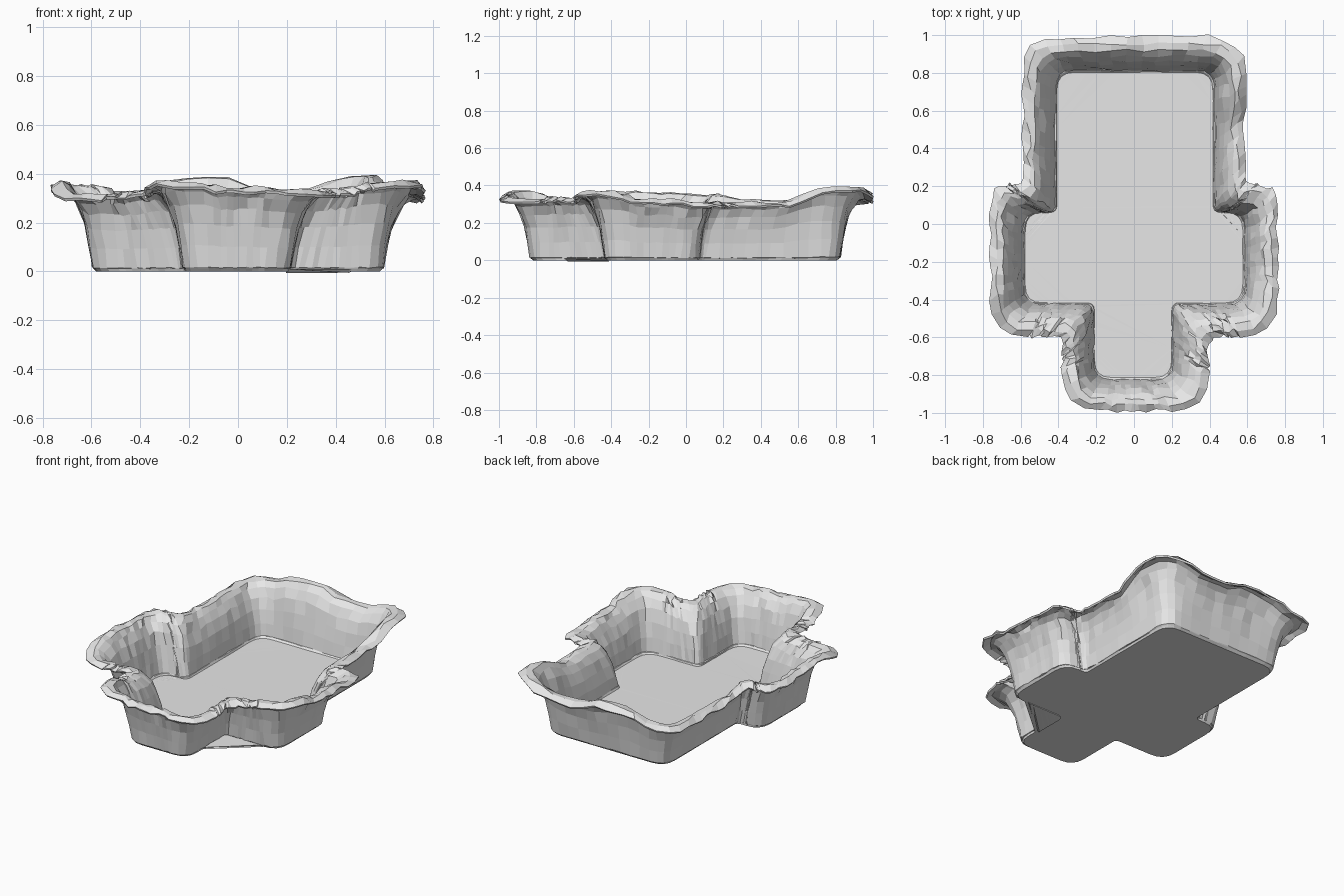
import bpy, bmesh, random
from mathutils import Vector

random.seed(4)
cube = bpy.data.objects.get("Cube")
if cube:
    bpy.data.objects.remove(cube)

# Single plain colour
grey = bpy.data.materials.new("light_grey")
grey.use_nodes = True
grey.diffuse_color = (0.8, 0.8, 0.8, 1)
grey.node_tree.nodes["Principled BSDF"].inputs["Base Color"].default_value = (0.8, 0.8, 0.8, 1)


def cross(fl, fr, fy, ml, mr, mlo, mhi, bl, br, by):
    """Counter-clockwise cross outline: front arm, side arms, back arm."""
    return [Vector(p) for p in (
        (fl, fy), (fr, fy), (fr, mlo), (mr, mlo), (mr, mhi), (br, mhi),
        (br, by), (bl, by), (bl, mhi), (ml, mhi), (ml, mlo), (fl, mlo))]


def rounded(corners, radius, inner=0.07, arc=5, straight=9):
    """Rounded outline with the same number of points for every ring."""
    n, cuts = len(corners), []
    for i, c in enumerate(corners):
        a, b = corners[i - 1] - c, corners[(i + 1) % n] - c
        concave = a.cross(b) > 0
        r = inner if concave else min(radius, min(a.length, b.length) - inner - 0.01)
        cuts.append((c + a.normalized() * r, c, c + b.normalized() * r))
    pts = []
    for i, (p, c, q) in enumerate(cuts):
        for k in range(arc):
            t = k / (arc - 1)
            pts.append(p * (1 - t) ** 2 + c * 2 * t * (1 - t) + q * t * t)
        nxt = cuts[(i + 1) % n][0]
        pts += [q.lerp(nxt, k / straight) for k in range(1, straight)]
    return pts


# Wavy rim height: x, y, z control points, blended by distance
CREST = [(-.33, -.95, .36), (.05, -.98, .335), (.33, -.9, .32), (.34, -.58, .325),
         (.7, -.52, .36), (.75, -.15, .315), (.68, .15, .30), (.58, .45, .30),
         (.53, .85, .38), (.2, .97, .325), (-.15, .97, .37), (-.52, .92, .315),
         (-.58, .45, .31), (-.65, .15, .34), (-.74, -.3, .355), (-.6, -.57, .305),
         (-.36, -.6, .32)]


def crest(p):
    total = weight = 0
    for x, y, z in CREST:
        w = 1 / ((p.x - x) ** 2 + (p.y - y) ** 2 + 0.004) ** 2
        total += w * z
        weight += w
    return total / weight


floor = rounded(cross(-.22, .21, -.83, -.59, .59, -.43, .07, -.42, .43, .82), .1, .03)
brim = rounded(cross(-.30, .30, -.91, -.68, .68, -.51, .12, -.51, .51, .90), .16, .06)
edge = rounded(cross(-.37, .39, -.985, -.755, .755, -.59, .20, -.585, .58, .985), .19)
count = len(floor)
jig = [random.uniform(-1, 1) for _ in range(count)]

# Tray sheet: floor, flared walls, ragged outward lip
bm = bmesh.new()
rings = []


def add_ring(points, heights, rough):
    ring = []
    for p, z in zip(points, heights):
        dx, dy, dz = (random.uniform(-rough, rough) for _ in range(3))
        x, y = p.x + dx, max(-1, min(1, p.y + dy))
        ring.append(bm.verts.new((x, y, z + dz * 0.7)))
    rings.append(ring)


add_ring([p * 0.985 for p in floor], [0.0] * count, 0)
WALL = [(0.06, 0.045), (0.22, 0.3), (0.42, 0.55), (0.68, 0.76), (1.0, 0.91)]
add_ring(floor, [0.012] * count, 0.002)
for out, up in WALL:
    pts = [a.lerp(b, out) for a, b in zip(floor, brim)]
    add_ring(pts, [crest(e) * up for e in edge], 0.004 if up < 0.7 else 0.009)
for out, drop in ((0.3, 0.005), (0.62, 0.0), (1.0, 0.018)):
    pts = [a.lerp(b, out + j * 0.06) for a, b, j in zip(brim, edge, jig)]
    add_ring(pts, [crest(e) - drop for e in edge], 0.011)

for low, high in zip(rings, rings[1:]):
    for i in range(count):
        j = (i + 1) % count
        bm.faces.new((low[i], low[j], high[j], high[i]))
base = bm.faces.new(rings[0])
bmesh.ops.triangulate(bm, faces=[base])
bmesh.ops.recalc_face_normals(bm, faces=bm.faces[:])

# Make the floor face upward so thickness grows inside the tray
if sum(f.normal.z for f in bm.faces if f.calc_center_median().z < 0.001) < 0:
    bmesh.ops.reverse_faces(bm, faces=bm.faces[:])

mesh = bpy.data.meshes.new("cross_tray")
bm.to_mesh(mesh)
bm.free()
mesh.materials.append(grey)
tray = bpy.data.objects.new("cross_tray", mesh)
bpy.context.collection.objects.link(tray)
shell = tray.modifiers.new("thickness", "SOLIDIFY")
shell.thickness = 0.012
shell.offset = 1
